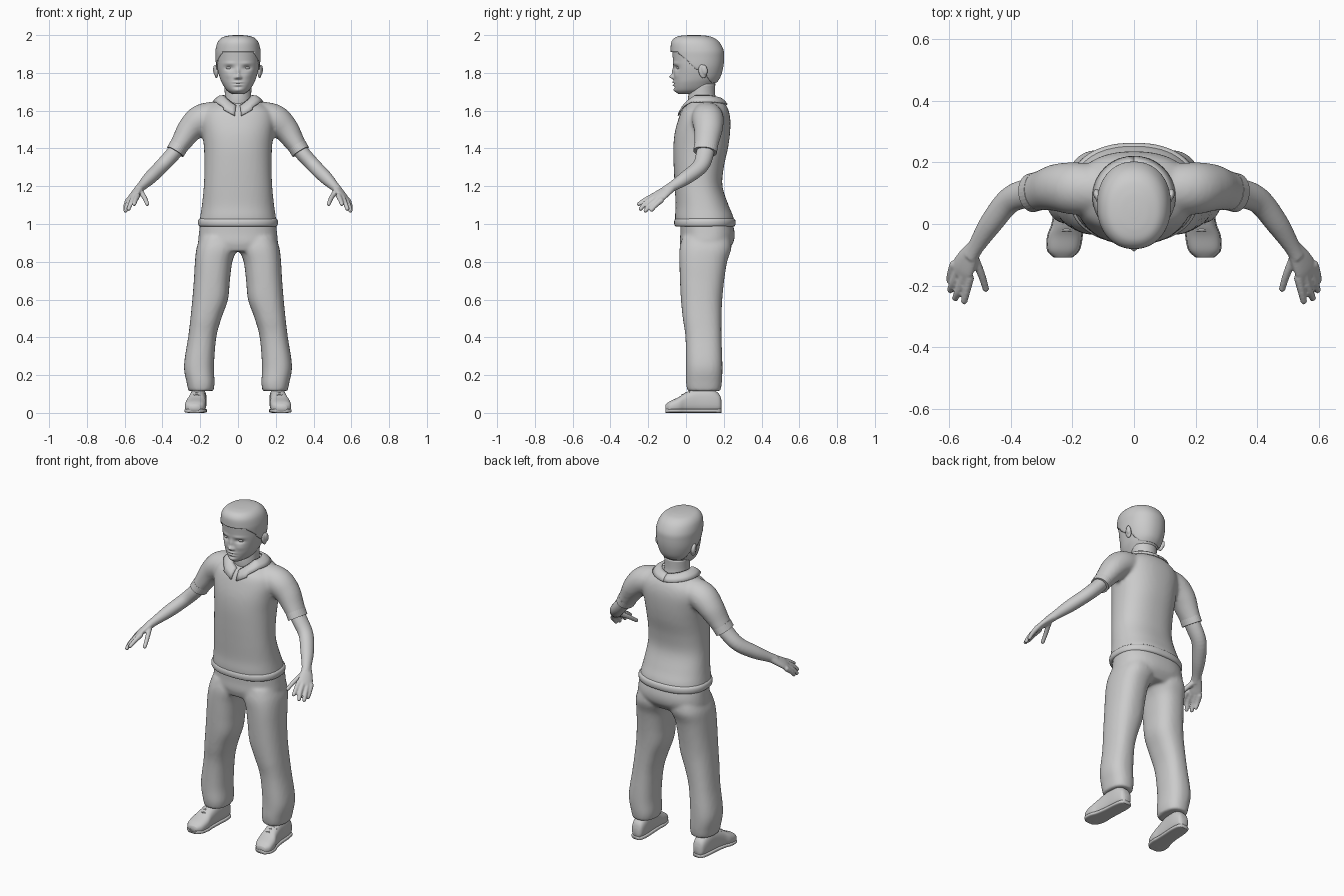
import bpy, bmesh, math
from mathutils import Vector, Matrix

if "Cube" in bpy.data.objects:
    bpy.data.objects.remove(bpy.data.objects["Cube"])

X, Y, Z = Vector((1, 0, 0)), Vector((0, 1, 0)), Vector((0, 0, 1))
grey = bpy.data.materials.new("plain_grey")
grey.diffuse_color = (0.6, 0.6, 0.6, 1)
grey.use_nodes = True
grey.node_tree.nodes["Principled BSDF"].inputs["Base Color"].default_value = grey.diffuse_color


def resample(pts, n):
    """Catmull-Rom interpolation of stations of any dimension."""
    out = []
    for i in range(len(pts) - 1):
        p0, p1, p2, p3 = pts[max(i - 1, 0)], pts[i], pts[i + 1], pts[min(i + 2, len(pts) - 1)]
        for k in range(n):
            t = k / n
            out.append([b + 0.5 * t * (c - a + t * (2 * a - 5 * b + 4 * c - d + t * (3 * (b - c) + d - a)))
                        for a, b, c, d in zip(p0, p1, p2, p3)])
    return out + [list(pts[-1])]


def loft(bm, stations, ref=X, axis=None, power=2.0, seg=32, n=5):
    """Closed tube through stations (x, y, z, half width along ref, other half width)."""
    rows = resample(stations, n)
    P = [Vector(r[:3]) for r in rows]
    rings = []
    for i, r in enumerate(rows):
        t = axis or (P[min(i + 1, len(P) - 1)] - P[max(i - 1, 0)]).normalized()
        u = (ref - t * ref.dot(t)).normalized()
        v = t.cross(u)
        ring = []
        for k in range(seg):
            c, s = math.cos(math.tau * k / seg), math.sin(math.tau * k / seg)
            c = math.copysign(abs(c) ** (2 / power), c)
            s = math.copysign(abs(s) ** (2 / power), s)
            ring.append(bm.verts.new(P[i] + u * c * max(r[3], 0.002) + v * s * max(r[4], 0.002)))
        rings.append(ring)
    for a, b in zip(rings, rings[1:]):
        for k in range(seg):
            j = (k + 1) % seg
            bm.faces.new((a[k], a[j], b[j], b[k]))
    bm.faces.new(rings[0])
    bm.faces.new(rings[-1])


def stack(bm, rows, **kw):
    """Upright body from horizontal slices (z, x0, x1, y0, y1)."""
    loft(bm, [((a + b) / 2, (c + d) / 2, z, (b - a) / 2, (d - c) / 2) for z, a, b, c, d in rows],
         X, Z, **kw)


def ball(bm, loc, size, tilt=0):
    m = Matrix.Translation(loc) @ Matrix.Rotation(tilt, 4, 'X') @ Matrix.Diagonal((*size, 1))
    bmesh.ops.create_uvsphere(bm, u_segments=24, v_segments=16, radius=1, matrix=m)


def finish(bm, name, voxel=0, relax=0, shell=0):
    if not shell:
        bmesh.ops.recalc_face_normals(bm, faces=bm.faces[:])
    me = bpy.data.meshes.new(name)
    bm.to_mesh(me)
    bm.free()
    me.materials.append(grey)
    ob = bpy.data.objects.new(name, me)
    bpy.context.collection.objects.link(ob)
    for p in me.polygons:
        p.use_smooth = True
    if shell:
        m = ob.modifiers.new("thickness", 'SOLIDIFY')
        m.thickness, m.offset = shell, -1
    if voxel:
        m = ob.modifiers.new("blend", 'REMESH')
        m.mode, m.voxel_size, m.use_smooth_shade = 'VOXEL', voxel, True
        m = ob.modifiers.new("relax", 'SMOOTH')
        m.factor, m.iterations = 0.5, relax
    return ob


# Shirt: torso blended with two short sleeves
bm = bmesh.new()
torso = [(1.0, -.055, .255, .206), (1.04, -.058, .25, .2), (1.1, -.055, .225, .191), (1.2, -.06, .193, .181),
         (1.3, -.065, .2, .178), (1.4, -.067, .222, .18), (1.48, -.06, .233, .188), (1.55, -.042, .235, .195),
         (1.6, -.022, .226, .18), (1.635, .01, .208, .135), (1.66, .03, .18, .09)]
stack(bm, [(z, -w, w, a, b) for z, a, b, w in torso], power=2.3, seg=48)
for s in (1, -1):
    loft(bm, [(s * .1, .11, 1.575, .08, .075), (s * .19, .115, 1.555, .085, .08), (s * .25, .118, 1.505, .077, .07),
              (s * .295, .11, 1.44, .066, .056), (s * .327, .103, 1.39, .061, .047)], Y)
finish(bm, "shirt", 0.01, 5)

# Rolled hem at the bottom of the shirt
bm = bmesh.new()
stack(bm, [(z, -w, w, .1 - d, .1 + d) for z, w, d in
           ((.986, .2, .152), (.992, .209, .16), (1.008, .212, .163), (1.022, .209, .16), (1.03, .2, .153))],
      power=2.3, seg=64, n=3)
finish(bm, "shirt_hem")

# Sleeve cuffs
for s in (1, -1):
    bm = bmesh.new()
    loft(bm, [(s * .312, .106, 1.415, .063, .051), (s * .332, .101, 1.382, .063, .05)], Y, n=2)
    finish(bm, "sleeve_cuff").data.shade_flat()

# Collar: folded band with two pointed flaps in front
for s in (1, -1):
    bm = bmesh.new()
    rows = []
    for i in range(25):
        t = .1 + (math.pi - .1) * i / 24
        zi = 1.622 + .06 * min(1, t / 1.1) - .012 * max(0, t - 2)
        drop = .034 + .022 * max(0, 1 - t / .7)
        sx, cy = math.sin(t), math.cos(t)
        rows.append([bm.verts.new((s * (.08 + .055 * k + (.03 * k if t < .6 else 0)) * sx,
                                   .088 - (.083 + .05 * k) * cy, zi - drop * k * k + .006 * k * (1 - k)))
                     for k in (0, .35, .7, 1)])
    for a, b in zip(rows, rows[1:]):
        for k in range(3):
            f = (a[k], a[k + 1], b[k + 1], b[k])
            bm.faces.new(f if s > 0 else f[::-1])
    finish(bm, "collar", shell=.008)

# Trousers: legs blended into the pelvis
bm = bmesh.new()
stack(bm, [(.855, -.19, .19, -.02, .215), (.9, -.21, .21, -.032, .25), (.95, -.207, .207, -.03, .258),
           (1.01, -.2, .2, -.03, .245)], power=2.4, seg=48)
leg = [(.115, .13, .262, .008, .182), (.16, .124, .272, 0, .19), (.25, .127, .286, 0, .193),
       (.4, .115, .264, -.003, .188), (.5, .088, .252, -.017, .188), (.6, .053, .242, -.027, .192),
       (.7, .043, .234, -.032, .202), (.8, .03, .228, -.035, .218), (.87, .005, .22, -.034, .24),
       (.93, .005, .2, -.02, .235)]
for s in (1, -1):
    stack(bm, [(z, min(s * a, s * b), max(s * a, s * b), c, d) for z, a, b, c, d in leg], power=2.4)
finish(bm, "trousers", 0.01, 4)

# Shoes: upper, sole and laces
shoe = [(.205, .188, .02, .065, .018), (.206, .175, .006, .1, .034), (.208, .13, 0, .13, .042),
        (.212, .06, 0, .13, .043), (.218, .0, 0, .108, .047), (.224, -.04, 0, .083, .055),
        (.229, -.085, 0, .062, .05), (.23, -.108, .008, .044, .028)]
for s in (1, -1):
    bm = bmesh.new()
    loft(bm, [(s * x, y, (a + b) / 2, w, (b - a) / 2) for x, y, a, b, w in shoe], X, -Y, power=2.6)
    finish(bm, "shoe")
    bm = bmesh.new()
    loft(bm, [(s * x, y, .011, w + .003, .011) for x, y, a, b, w in shoe], X, -Y, power=4)
    finish(bm, "shoe_sole")
    for y, z in ((.02, .117), (0, .107), (-.02, .097)):
        bm = bmesh.new()
        loft(bm, [(s * .19, y, z - .014, .004, .004), (s * .219, y, z, .004, .004),
                  (s * .248, y, z - .014, .004, .004)], Y, seg=8)
        finish(bm, "shoelace")

# Arms: forearm, palm and fingers blended together
across = Vector((.052, .05, -.03))
fingers = [((.533, -.175, 1.148), (.543, -.22, 1.125), (.55, -.25, 1.105)),
           ((.553, -.168, 1.14), (.568, -.215, 1.11), (.579, -.24, 1.08)),
           ((.57, -.15, 1.13), (.587, -.192, 1.098), (.595, -.214, 1.07)),
           ((.583, -.132, 1.125), (.594, -.162, 1.098), (.598, -.182, 1.075)),
           ((.515, -.115, 1.17), (.494, -.165, 1.138), (.48, -.21, 1.105))]
for s in (1, -1):
    bm = bmesh.new()
    flip = lambda p: (s * p[0], p[1], p[2])
    loft(bm, [(s * .29, .11, 1.44, .045, .04), (s * .345, .1, 1.37, .047, .04), (s * .405, .075, 1.305, .043, .038),
              (s * .465, .0, 1.245, .038, .035), (s * .51, -.07, 1.2, .028, .025), (s * .53, -.105, 1.178, .027, .023)],
         Y)
    loft(bm, [(s * .515, -.075, 1.195, .026, .022), (s * .54, -.115, 1.167, .038, .019),
              (s * .555, -.145, 1.146, .043, .017), (s * .563, -.166, 1.132, .038, .013)],
         Vector(flip(across)))
    for f in fingers:
        for p, r in zip(f, (.015, .0125, .011)):
            ball(bm, flip(p), (r, r, r))
        loft(bm, [(*flip(p), r, r) for p, r in zip(f, (.015, .0125, .011))], X, seg=16)
    finish(bm, "arm_and_hand", 0.005, 3)

# Neck
bm = bmesh.new()
stack(bm, [(1.58, -.08, .08, .02, .18), (1.64, -.074, .074, .012, .165), (1.68, -.07, .07, .012, .155),
           (1.74, -.072, .072, .02, .155)])
finish(bm, "neck")

# Head with sculpted features: (x, z, spread x, spread z, depth)
skull = [(1.688, -.04, .07, .03), (1.708, -.058, .125, .06), (1.745, -.064, .155, .084), (1.78, -.064, .178, .098),
         (1.83, -.066, .192, .11), (1.88, -.07, .197, .114), (1.92, -.073, .194, .114), (1.955, -.07, .172, .103),
         (1.98, -.05, .14, .08), (1.99, -.015, .1, .045), (1.993, .03, .06, .01)]
bumps = [(0, 1.779, .013, .011, -.023), (0, 1.805, .009, .022, -.01), (.014, 1.774, .007, .007, -.008),
         (.047, 1.826, .021, .011, .014), (.045, 1.85, .03, .008, -.004), (.05, 1.785, .022, .018, -.004),
         (0, 1.75, .02, .005, -.009), (0, 1.743, .024, .003, .006), (0, 1.735, .017, .005, -.009),
         (0, 1.725, .02, .005, .004), (0, 1.708, .022, .011, -.007)]
bm = bmesh.new()
stack(bm, [(z, -w, w, a, b) for z, a, b, w in skull], power=2.15, seg=128, n=9)
for v in bm.verts:
    if v.co.y < .03:
        x, z = abs(v.co.x), v.co.z
        v.co.y += sum(d * math.exp(-((x - bx) / sx) ** 2 - ((z - bz) / sz) ** 2) for bx, bz, sx, sz, d in bumps)
finish(bm, "head")

# Eyes and ears
for s in (1, -1):
    bm = bmesh.new()
    ball(bm, (s * .047, -.037, 1.826), (.016, .013, .008))
    finish(bm, "eye")
    bm = bmesh.new()
    ball(bm, (s * .114, .088, 1.808), (.011, .022, .038), .2)
    ball(bm, (s * .122, .098, 1.816), (.01, .016, .028), .2)
    finish(bm, "ear", 0.004, 3)


# Short hair: a shell over the skull, trimmed along the hairline
def hairline(y):
    if y < .06:
        return 1.91 - .09 * min(1, max(0, (y + .045) / .1))
    return 1.82 - .07 * min(1, max(0, (y - .085) / .05))


bm = bmesh.new()
stack(bm, [(z + .007 * (z > 1.95), -w - .005, w + .005, a - .008, b + .005) for z, a, b, w in skull],
      power=2.15, seg=128, n=9)
bmesh.ops.recalc_face_normals(bm, faces=bm.faces[:])
low = [f for f in bm.faces if f.calc_center_median().z < hairline(f.calc_center_median().y)]
bmesh.ops.delete(bm, geom=low, context='FACES')
finish(bm, "hair", shell=.012)
